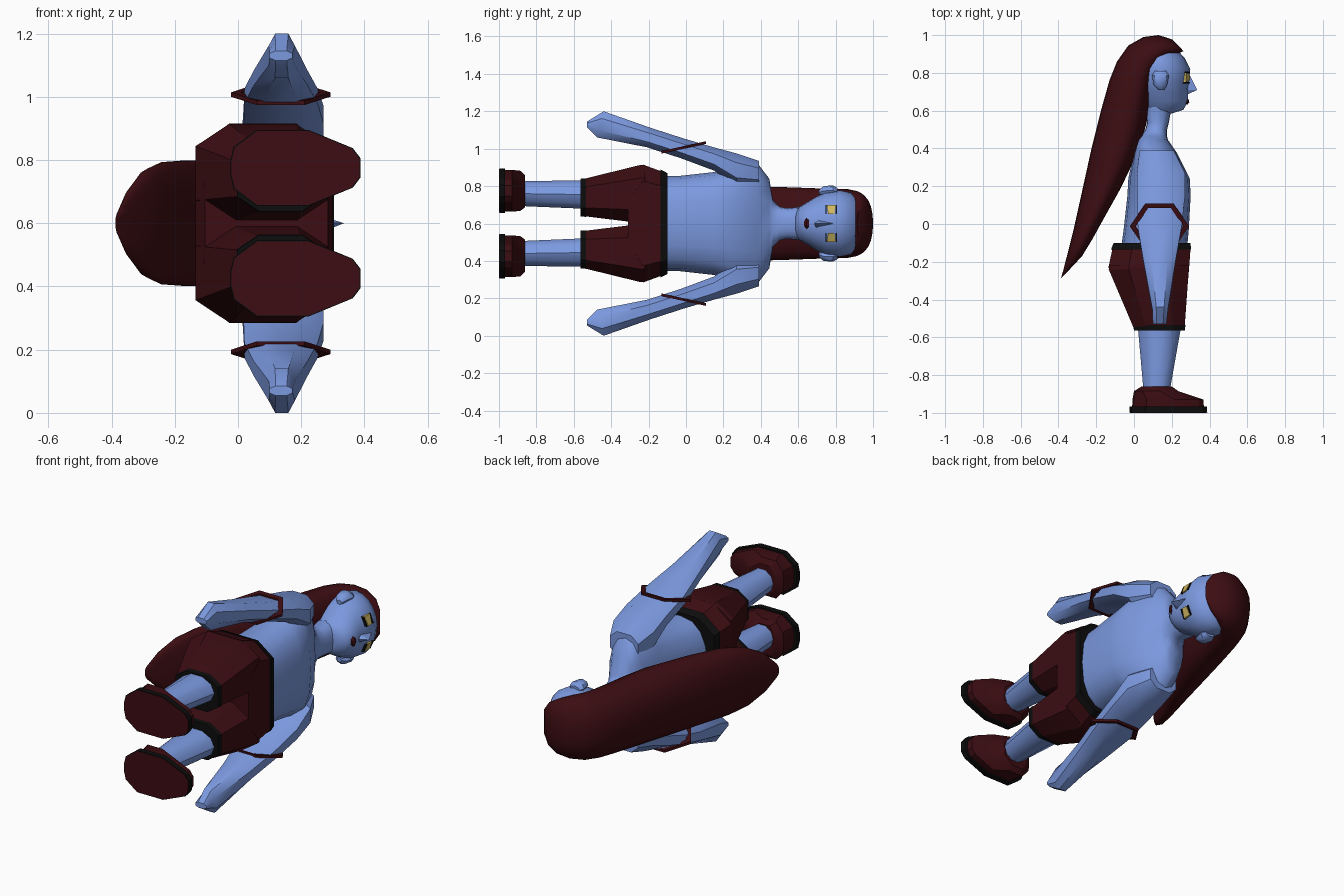
import bpy, bmesh, math
from mathutils import Vector

MID = 0.6  # plane of left/right symmetry (the figure lies on its side, head toward +y)

def material(name, rgb):
    m = bpy.data.materials.new(name)
    m.diffuse_color = (*rgb, 1)
    return m

BLUE = material("blue skin", (0.20, 0.32, 0.74))
RED = material("dark red", (0.045, 0.004, 0.006))
BLACK = material("black trim", (0.004, 0.004, 0.004))
GOLD = material("yellow", (0.62, 0.47, 0.12))

def ellipse(n, p=2.0):
    pts = []
    for i in range(n):
        t = 2 * math.pi * i / n
        c, s = math.cos(t), math.sin(t)
        pts.append((math.copysign(abs(c) ** (2 / p), c), math.copysign(abs(s) ** (2 / p), s)))
    return pts

def octagon(a, b):
    return [(1, a), (b, 1), (-b, 1), (-1, a), (-1, -a), (-b, -1), (b, -1), (1, -a)]

def skin(name, rings, mat, cyclic=False, angle=40):
    bm = bmesh.new()
    loops = [[bm.verts.new(p) for p in r] for r in rings]
    n = len(loops[0])
    pairs = list(zip(loops, loops[1:])) + ([(loops[-1], loops[0])] if cyclic else [])
    for a, b in pairs:
        for i in range(n):
            j = (i + 1) % n
            bm.faces.new((a[i], a[j], b[j], b[i]))
    if not cyclic:
        bm.faces.new(loops[0])
        bm.faces.new(loops[-1])
    bmesh.ops.recalc_face_normals(bm, faces=bm.faces)
    me = bpy.data.meshes.new(name)
    bm.to_mesh(me)
    bm.free()
    me.materials.append(mat)
    ob = bpy.data.objects.new(name, me)
    bpy.context.collection.objects.link(ob)
    bpy.ops.object.select_all(action='DESELECT')
    ob.select_set(True)
    bpy.context.view_layer.objects.active = ob
    bpy.ops.object.shade_smooth_by_angle(angle=math.radians(angle))
    return ob

def ring(back, front, w, prof, z=0.0, tilt=0.0, s=1, bias=0.5):
    # section between a back and a front (x, y) point, half width w across z
    b, f = Vector(back), Vector(front)
    c = b.lerp(f, bias)
    out = []
    for u, v in prof:
        p = c + (f - c) * u if u > 0 else c + (c - b) * u
        out.append((p.x, p.y + v * tilt, MID + s * (z + v * w)))
    return out

def level(name, rows, prof, mat, s=1, angle=40):
    # rows: y, back x, front x, half width, centre offset, tilt
    rs = []
    for y, xb, xf, w, *rest in rows:
        z, tilt = (list(rest) + [0, 0])[:2]
        rs.append(ring((xb, y), (xf, y), w, prof, z, tilt, s))
    return skin(name, rs, mat, angle=angle)

# Torso and neck
level("torso", [
    (-0.14, -0.07, 0.28, 0.255), (-0.03, -0.055, 0.29, 0.255), (0.15, -0.035, 0.30, 0.275),
    (0.24, -0.03, 0.295, 0.30), (0.38, 0.0, 0.225, 0.325), (0.445, 0.02, 0.18, 0.24),
    (0.465, 0.035, 0.175, 0.125), (0.50, 0.06, 0.175, 0.09), (0.54, 0.07, 0.185, 0.082),
    (0.62, 0.05, 0.20, 0.09)], ellipse(16, 2.5), BLUE)

# Head
level("head", [
    (0.585, 0.08, 0.20, 0.06), (0.605, 0.06, 0.262, 0.088), (0.65, 0.03, 0.285, 0.115),
    (0.70, 0.01, 0.285, 0.145), (0.75, 0.0, 0.29, 0.168), (0.82, -0.01, 0.298, 0.178),
    (0.88, 0.0, 0.268, 0.165), (0.93, 0.04, 0.22, 0.12), (0.96, 0.08, 0.17, 0.06)],
    ellipse(20), BLUE, angle=60)
level("nose", [(0.688, 0.26, 0.288, 0.03), (0.71, 0.26, 0.335, 0.024), (0.785, 0.26, 0.297, 0.012)],
      [(1, 0), (-1, 1), (-1, -1)], BLUE, angle=20)
level("mouth", [(0.632, 0.26, 0.284, 0.014), (0.645, 0.26, 0.293, 0.03), (0.658, 0.26, 0.290, 0.022)],
      ellipse(8), RED)

# Hair: cap sweeping over the skull into one long tail
hair = [((0.235, 0.945), (0.262, 0.915), 0.07), ((0.20, 0.978), (0.23, 0.90), 0.12),
        ((0.13, 1.0), (0.18, 0.88), 0.155), ((0.05, 0.99), (0.14, 0.84), 0.175),
        ((-0.03, 0.945), (0.11, 0.79), 0.185), ((-0.09, 0.86), (0.10, 0.74), 0.188),
        ((-0.13, 0.76), (0.085, 0.64), 0.19), ((-0.175, 0.60), (0.065, 0.53), 0.195),
        ((-0.225, 0.40), (0.03, 0.40), 0.20), ((-0.28, 0.15), (-0.07, 0.19), 0.20),
        ((-0.32, -0.03), (-0.165, 0.02), 0.195), ((-0.35, -0.15), (-0.22, -0.08), 0.175),
        ((-0.373, -0.24), (-0.275, -0.17), 0.125), ((-0.388, -0.29), (-0.345, -0.245), 0.05)]
skin("long_hair", [ring(a, b, w, ellipse(22, 2.2), bias=0.6) for a, b, w in hair], RED, angle=60)

# Shorts hips and waistband
level("shorts_hips", [(-0.12, -0.112, 0.30, 0.275), (-0.23, -0.135, 0.292, 0.315), (-0.31, -0.105, 0.285, 0.16)],
      octagon(0.72, 0.5), RED, angle=25)
level("waistband", [(-0.10, -0.108, 0.298, 0.27), (-0.135, -0.122, 0.303, 0.288)],
      octagon(0.72, 0.5), BLACK, angle=25)

def face_patch(name, y0, y1, z0, z1, mat, s, skew=0.0):
    # small plate hugging the curve of the face
    def fx(z):
        return 0.143 + 0.158 * math.sqrt(1 - (z / 0.178) ** 2)
    corners = [(y0 + skew, z0), (y0, z1), (y1, z1), (y1 - skew, z0)]
    skin(name, [[(fx(z) + d, y, MID + s * z) for y, z in corners] for d in (-0.03, 0.002)], mat, angle=20)

for s, side in ((1, "left"), (-1, "right")):
    # Eyes, lids and ears
    face_patch(side + "_eye", 0.752, 0.80, 0.05, 0.10, GOLD, s, 0.008)
    face_patch(side + "_upper_lid", 0.80, 0.808, 0.05, 0.10, BLACK, s)
    face_patch(side + "_lower_lid", 0.745, 0.752, 0.05, 0.10, BLACK, s)
    level(side + "_ear", [(0.71, 0.13, 0.16, 0.012, 0.165), (0.735, 0.105, 0.175, 0.025, 0.175),
                          (0.785, 0.095, 0.185, 0.028, 0.176), (0.81, 0.11, 0.17, 0.018, 0.172)],
          ellipse(8), BLUE, s)
    # Arm ending in a simple mitten hand
    level(side + "_arm", [
        (0.39, 0.03, 0.21, 0.07, 0.265), (0.27, 0.015, 0.27, 0.09, 0.285), (0.15, 0.018, 0.27, 0.062, 0.345),
        (-0.02, 0.02, 0.252, 0.052, 0.402, 0.01), (-0.20, 0.05, 0.22, 0.052, 0.46, 0.01),
        (-0.457, 0.097, 0.18, 0.07, 0.53, 0.017), (-0.53, 0.10, 0.172, 0.015, 0.53)],
        octagon(0.45, 0.5), BLUE, s)
    # Slanted six-sided armband
    hexa = [(-0.075, 0.12), (0.075, 0.12), (0.157, 0), (0.075, -0.12), (-0.075, -0.12), (-0.157, 0)]
    band = []
    for hx, hy in hexa:
        sec = []
        for k, t in ((1, 0.007), (1, -0.007), (0.8, -0.007), (0.8, 0.007)):
            sec.append((0.135 + hx * k, -0.012 + hy * k, MID + s * (0.407 + hy * k * 0.22 + t)))
        band.append(sec)
    skin(side + "_armband", band, RED, cyclic=True, angle=20)
    # Shorts leg and cuff
    level(side + "_shorts_leg", [(-0.22, -0.13, 0.29, 0.155, 0.157), (-0.24, -0.134, 0.29, 0.156, 0.158),
                                 (-0.55, -0.002, 0.268, 0.099, 0.139)],
          octagon(0.55, 0.5), RED, s, 25)
    level(side + "_cuff", [(-0.535, -0.005, 0.272, 0.103, 0.139), (-0.565, 0.0, 0.27, 0.101, 0.138)],
          octagon(0.55, 0.5), BLACK, s, 25)
    # Lower leg
    level(side + "_calf", [(-0.54, 0.02, 0.25, 0.08, 0.155), (-0.88, 0.05, 0.19, 0.07, 0.16)],
          ellipse(10), BLUE, s)
    # Shoe upper, sole and tread
    foot = [(1, 0.25), (0.88, 0.52), (0.2, 1), (-0.6, 1), (-0.95, 0.55), (-1, 0.2)]
    foot += [(u, -v) for u, v in reversed(foot)]
    level(side + "_shoe", [(-0.86, 0.04, 0.20, 0.085, 0.172), (-0.885, 0.0, 0.235, 0.107, 0.175),
                           (-0.93, -0.008, 0.368, 0.112, 0.175), (-0.975, -0.01, 0.37, 0.112, 0.175)],
          foot, RED, s, 30)
    level(side + "_sole", [(-0.967, -0.024, 0.386, 0.12, 0.175), (-0.998, -0.024, 0.388, 0.12, 0.175)],
          foot, BLACK, s, 30)
    level(side + "_tread", [(-0.99, -0.02, 0.384, 0.117, 0.175), (-1.0, -0.02, 0.384, 0.117, 0.175)],
          foot, RED, s, 30)
